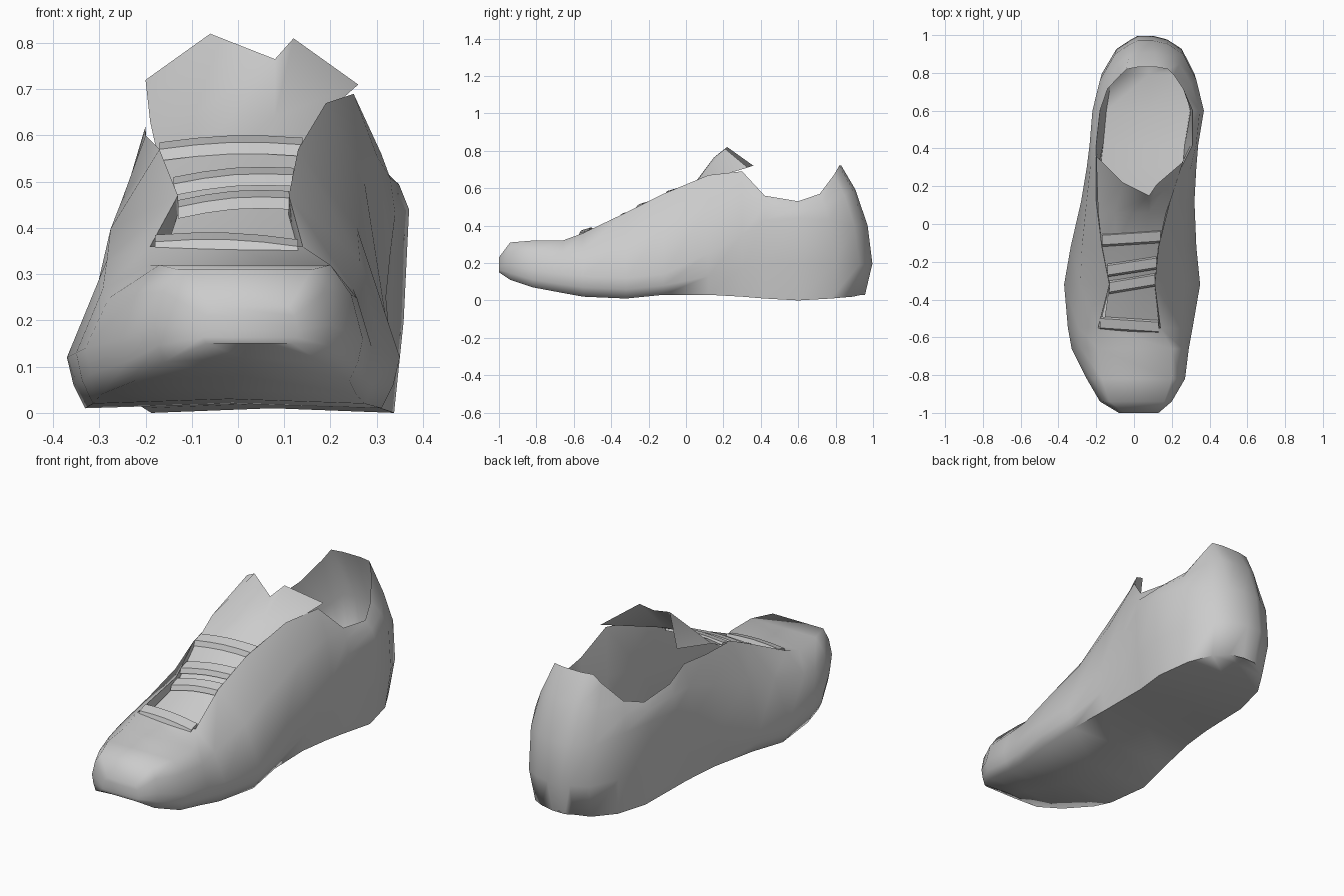
import bpy
import bmesh
import math

default_cube = bpy.data.objects.get("Cube")
if default_cube:
    bpy.data.objects.remove(default_cube, do_unlink=True)

# One plain grey for the whole shoe
grey = bpy.data.materials.new("plain grey")
grey.use_nodes = True
colour = (0.6, 0.6, 0.6, 1)
grey.diffuse_color = colour
grey.node_tree.nodes["Principled BSDF"].inputs["Base Color"].default_value = colour

# Cross sections from toe to heel:
# y, sole height, rim height, right and left width, right and left rim, height of the widest line
STATIONS = [
    (-1, .15, .23, -.08, .13, -.05, .11, .18),
    (-.94, .11, .31, -.18, .2, -.13, .16, .19),
    (-.82, .07, .32, -.25, .27, -.17, .2, .16),
    (-.66, .04, .32, -.33, .29, -.19, .2, .14),
    (-.55, .02, .36, -.35, .31, -.19, .14, .13),
    (-.32, .01, .47, -.37, .35, -.13, .11, .12),
    (-.12, .03, .57, -.335, .33, -.17, .13, .14),
    (.12, .03, .67, -.28, .32, -.2, .19, .25),
    (.3, .02, .69, -.25, .33, -.2, .25, .35),
    (.42, .01, .56, -.235, .34, -.2, .31, .43),
    (.6, 0, .53, -.22, .37, -.18, .31, .44),
    (.8, .01, .57, -.18, .33, -.14, .26, .43),
    (.93, .02, .67, -.1, .26, -.07, .21, .4),
    (.98, .03, .72, -.02, .18, -.04, .18, .4),
    (1, .03, .72, .02, .1, .02, .12, .4),
]


def mix(a, b, t):
    return a + (b - a) * t


def heel_lean(y, z, top):
    """Tilt the heel sections forward toward the rim and under toward the sole."""
    t = max(0, (y - .6) / .39)
    return y - t * (.165 * (z / top) ** 3 + .05 * max(0, 1 - z / .18))


def right_rim(y, top):
    """The right collar sits lower beside the tongue."""
    return top - .07 if 0 < y < .4 else top


def outer_section(station):
    """Outer wall from right rim, under the sole, to left rim."""
    y, sole, top, right, left, rim_right, rim_left, wide = station
    middle = (right + left) / 2
    halves = []
    for side, rim, rim_z in ((right, rim_right, right_rim(y, top)), (left, rim_left, top)):
        halves.append([
            (rim, rim_z),
            (mix(side, rim, .36), mix(wide, rim_z, .6)),
            (side, wide),
            (mix(middle, side, .96), mix(sole, wide, .45)),
            (mix(middle, side, .89), sole),
        ])
    points = halves[0] + [(middle, sole + .01)] + halves[1][::-1]
    return [(x, heel_lean(y, z, top), z) for x, z in points]


def lining_section(station):
    """Inner wall and insole, meeting the outer wall at the rim."""
    y, sole, top, right, left, rim_right, rim_left, wide = station
    middle = (right + left) / 2
    floor = sole + .1
    halves = []
    for side, rim, rim_z in ((right, rim_right, right_rim(y, top)), (left, rim_left, top)):
        halves.append([
            (rim, rim_z),
            (mix(middle, rim, .96), mix(floor, rim_z, .55)),
            (mix(middle, side, .75), floor),
        ])
    points = halves[0] + [(middle, floor - .02)] + halves[1][::-1]
    inset = .08 if y > .9 else 0
    return [(x, heel_lean(y, z, top) - inset * (1 - z / top), z) for x, z in points]


def loft(name, rows, cap_start=False, cap_end=False, bridge=None, sharp=60):
    """Skin a list of equal rows; bridge(y) closes a row's two ends across the top."""
    bm = bmesh.new()
    grid = [[bm.verts.new(p) for p in row] for row in rows]
    for a, b in zip(grid, grid[1:]):
        for i in range(len(a) - 1):
            bm.faces.new((a[i], a[i + 1], b[i + 1], b[i]))
        if bridge and bridge(b[0].co.y):
            bm.faces.new((a[-1], a[0], b[0], b[-1]))
    # Caps are ladders of faces between the two halves of a row
    for row in [grid[0]] * cap_start + [grid[-1]] * cap_end:
        last = len(row) - 1
        for i in range(last // 2):
            corners = [row[i], row[i + 1], row[last - i - 1], row[last - i]]
            bm.faces.new(list(dict.fromkeys(corners)))
    bmesh.ops.recalc_face_normals(bm, faces=bm.faces)
    mesh = bpy.data.meshes.new(name)
    bm.to_mesh(mesh)
    bm.free()
    mesh.materials.append(grey)
    obj = bpy.data.objects.new(name, mesh)
    bpy.context.collection.objects.link(obj)
    bpy.ops.object.select_all(action="DESELECT")
    obj.select_set(True)
    bpy.context.view_layer.objects.active = obj
    bpy.ops.object.shade_smooth_by_angle(angle=math.radians(sharp))


# Outer shell with closed toe box and open throat and collar
loft("shoe_shell", [outer_section(s) for s in STATIONS],
     cap_start=True, cap_end=True, bridge=lambda y: y < -.5, sharp=75)

# Lining and insole
loft("lining", [lining_section(s) for s in STATIONS if s[0] > -.6], cap_end=True, sharp=75)

# Tongue: arched rows that end in a notched flap
tongue_rows = []
for y, z, right, left in ((-.6, .31, -.17, .14), (-.32, .43, -.13, .11),
                          (-.12, .54, -.17, .13), (.06, .63, -.19, .17)):
    row = []
    for i in range(5):
        t = i / 4
        arch = .015 * math.sin(math.pi * t)
        row.append((mix(right, left, t), y, z + arch))
    tongue_rows.append(row)
tongue_rows.append([(-.2, .36, .72), (-.06, .22, .82), (.08, .15, .765),
                    (.12, .21, .81), (.26, .33, .71)])
loft("tongue", tongue_rows)


# Flat lace bands across the throat
def lace(name, y, z, right, left, skew):
    rows = []
    for i in range(5):
        t = i / 4
        arch = .01 * math.sin(math.pi * t)
        x = mix(right, left, t)
        slide = mix(-skew, skew, t)
        rise = z + arch + slide / 2
        rows.append([(x, y + slide - .03, rise - .02),
                     (x, y + slide - .02, rise + .005),
                     (x, y + slide + .03, rise + .02),
                     (x, y + slide + .04, rise)])
    loft(name, rows, cap_start=True, cap_end=True, sharp=40)


lace("lower_lace", -.54, .36, -.18, .13, -.01)
lace("middle_lace", -.32, .45, -.13, .11, .02)
lace("inner_lace", -.23, .5, -.14, .12, .02)
lace("upper_lace", -.08, .57, -.17, .14, .01)
